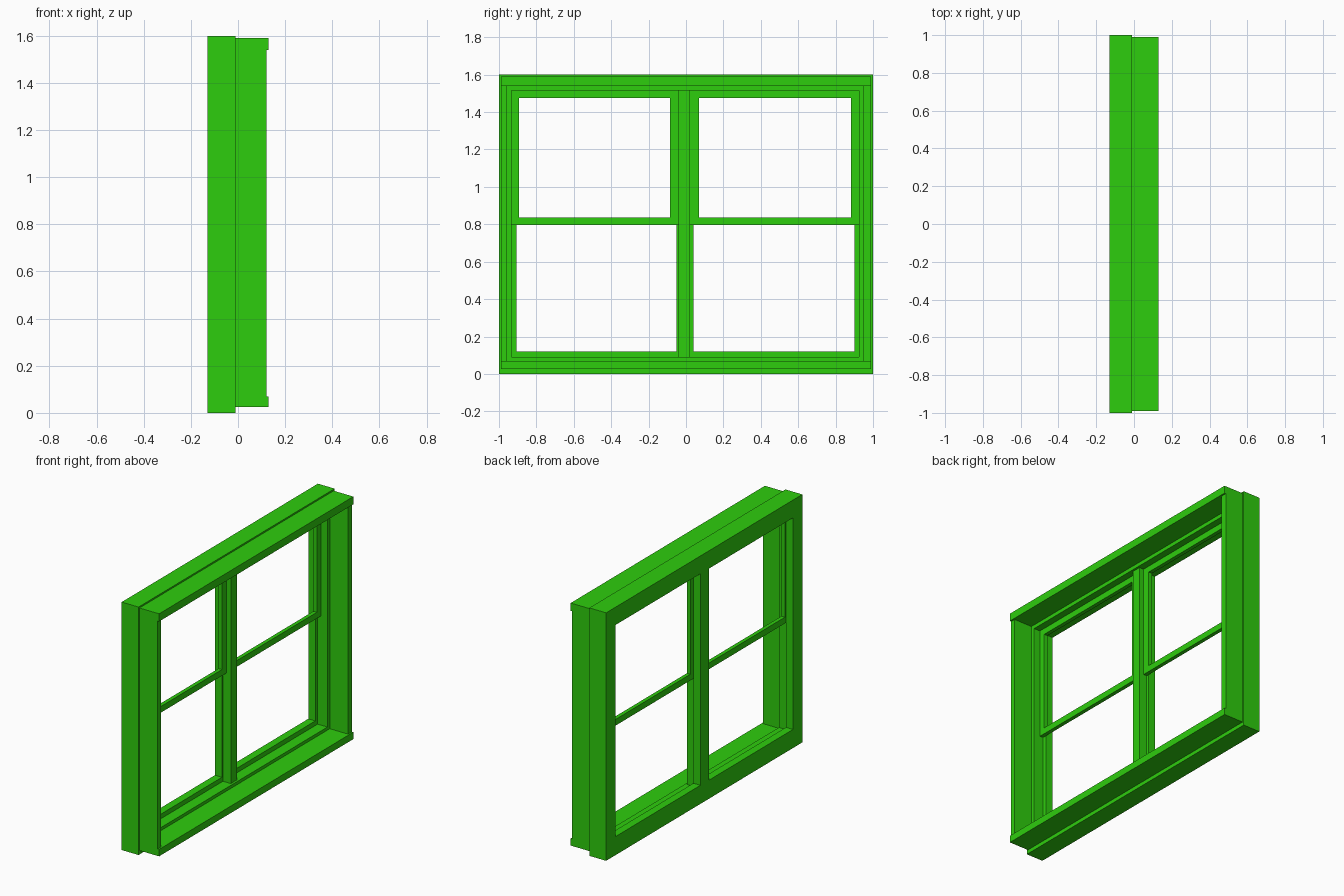
import bpy
import bmesh

cube = bpy.data.objects.get("Cube")
if cube:
    bpy.data.objects.remove(cube, do_unlink=True)

GREEN = (0.027, 0.61, 0.004, 1.0)
paint = bpy.data.materials.new("green_paint")
paint.use_nodes = True
paint.diffuse_color = GREEN
paint.node_tree.nodes["Principled BSDF"].inputs["Base Color"].default_value = GREEN


def finish(name, bm):
    bmesh.ops.recalc_face_normals(bm, faces=bm.faces)
    mesh = bpy.data.meshes.new(name)
    bm.to_mesh(mesh)
    bm.free()
    mesh.materials.append(paint)
    obj = bpy.data.objects.new(name, mesh)
    bpy.context.collection.objects.link(obj)


def loop(bm, x, rect):
    y0, y1, z0, z1 = rect
    return [bm.verts.new((x, y, z)) for y, z in ((y0, z0), (y1, z0), (y1, z1), (y0, z1))]


def box(name, x0, x1, rect):
    """Solid bar; rect is (y0, y1, z0, z1)."""
    bm = bmesh.new()
    a, b = loop(bm, x0, rect), loop(bm, x1, rect)
    bm.faces.new(a)
    bm.faces.new(b)
    for i in range(4):
        j = (i + 1) % 4
        bm.faces.new((a[i], a[j], b[j], b[i]))
    finish(name, bm)


def ring(name, x0, x1, outer, inner):
    """Rectangular frame with a rectangular opening."""
    bm = bmesh.new()
    loops = [loop(bm, x0, outer), loop(bm, x1, outer), loop(bm, x1, inner), loop(bm, x0, inner)]
    for k in range(4):
        a, b = loops[k], loops[(k + 1) % 4]
        for i in range(4):
            j = (i + 1) % 4
            bm.faces.new((a[i], a[j], b[j], b[i]))
    finish(name, bm)


# Depth positions from the back face to the front lip
BACK, STEP, SASH, POST, JOINT, JAMB, LIP = -0.13, -0.08, -0.055, -0.024, -0.01, 0.12, 0.13
OUTER = (-1.0, 1.0, 0.0, 1.6)
REBATE = (-0.933, 0.926, 0.09, 1.515)

# Main frame: narrow opening at the back, stepped rebate in front of it
ring("back_casing", BACK, STEP, OUTER, (-0.905, 0.902, 0.12, 1.485))
ring("rebated_frame", STEP, JOINT, OUTER, REBATE)

# Centre mullion, wider at the back
box("back_mullion", BACK, STEP, (-0.05, 0.039, 0.12, 1.485))
box("front_mullion", STEP, POST, (-0.039, 0.022, 0.09, 1.515))

# Upper sashes either side of the mullion
ring("right_sash", STEP, SASH, (-0.933, -0.039, 0.795, 1.515), (-0.894, -0.085, 0.835, 1.475))
ring("left_sash", STEP, SASH, (0.022, 0.926, 0.795, 1.515), (0.07, 0.883, 0.835, 1.475))

# Front surround: head and sill project slightly past the jambs
box("front_head", JOINT, LIP, (-0.99, 0.99, 1.54, 1.59))
box("front_sill", JOINT, LIP, (-0.99, 0.99, 0.025, 0.07))
box("right_jamb", JOINT, JAMB, (-0.99, -0.958, 0.07, 1.54))
box("left_jamb", JOINT, JAMB, (0.95, 0.99, 0.07, 1.54))
